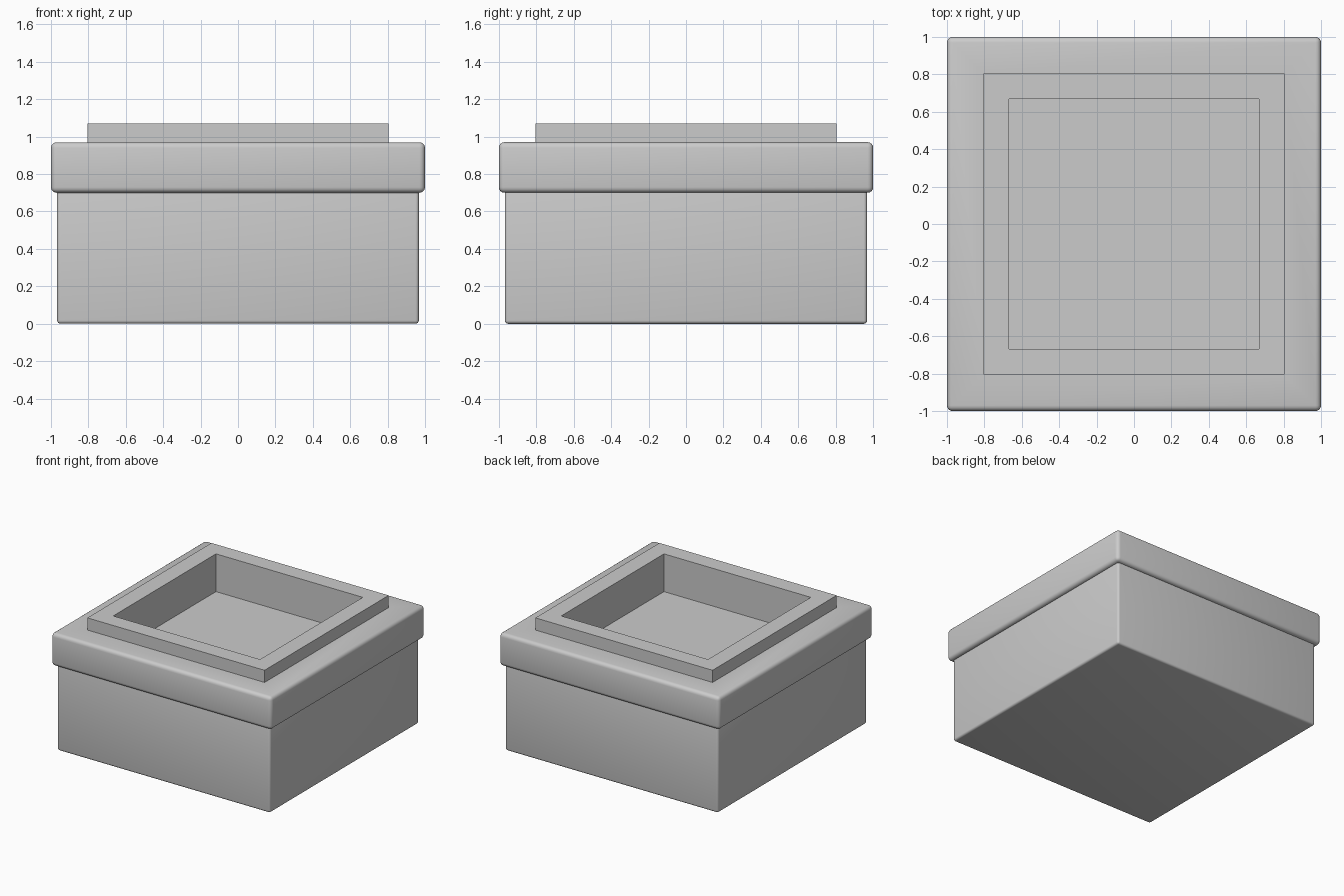
import bpy, bmesh, math

cube = bpy.data.objects.get("Cube")
if cube:
    bpy.data.objects.remove(cube, do_unlink=True)

grey = bpy.data.materials.new("light_grey")
grey.use_nodes = True
COLOUR = (0.6, 0.6, 0.6, 1)
grey.diffuse_color = COLOUR
grey.node_tree.nodes["Principled BSDF"].inputs["Base Color"].default_value = COLOUR


def square_shell(name, profile, bevel, is_rounded):
    """Stack square rings (half width, height), cap both ends, round chosen edges."""
    bm = bmesh.new()
    rings = [[bm.verts.new((sx * h, sy * h, z))
              for sx, sy in ((-1, -1), (1, -1), (1, 1), (-1, 1))]
             for h, z in profile]
    for low, high in zip(rings, rings[1:]):
        for i in range(4):
            j = (i + 1) % 4
            bm.faces.new((low[i], low[j], high[j], high[i]))
    bm.faces.new(rings[0][::-1])
    bm.faces.new(rings[-1])
    edges = [e for e in bm.edges if all(is_rounded(v.co) for v in e.verts)]
    bmesh.ops.bevel(bm, geom=edges, offset=bevel, segments=4, profile=0.5,
                    affect='EDGES', clamp_overlap=True)
    bmesh.ops.recalc_face_normals(bm, faces=bm.faces)
    mesh = bpy.data.meshes.new(name)
    bm.to_mesh(mesh)
    bm.free()
    mesh.materials.append(grey)
    obj = bpy.data.objects.new(name, mesh)
    bpy.context.collection.objects.link(obj)
    bpy.ops.object.select_all(action='DESELECT')
    obj.select_set(True)
    bpy.context.view_layer.objects.active = obj
    bpy.ops.object.shade_smooth_by_angle(angle=math.radians(40))
    return obj


# Box body with softly rounded edges
square_shell("box_body", [(0.967, 0), (0.967, 0.72)], 0.018, lambda co: True)

# Overhanging lid, raised square collar and sunken tray in one shell
LID = [(0.94, 0.70), (1.0, 0.70), (1.0, 0.97), (0.805, 0.97),
       (0.805, 1.07), (0.667, 1.07), (0.667, 0.76)]
square_shell("lid_with_tray", LID, 0.03, lambda co: abs(co.x) > 0.99)
